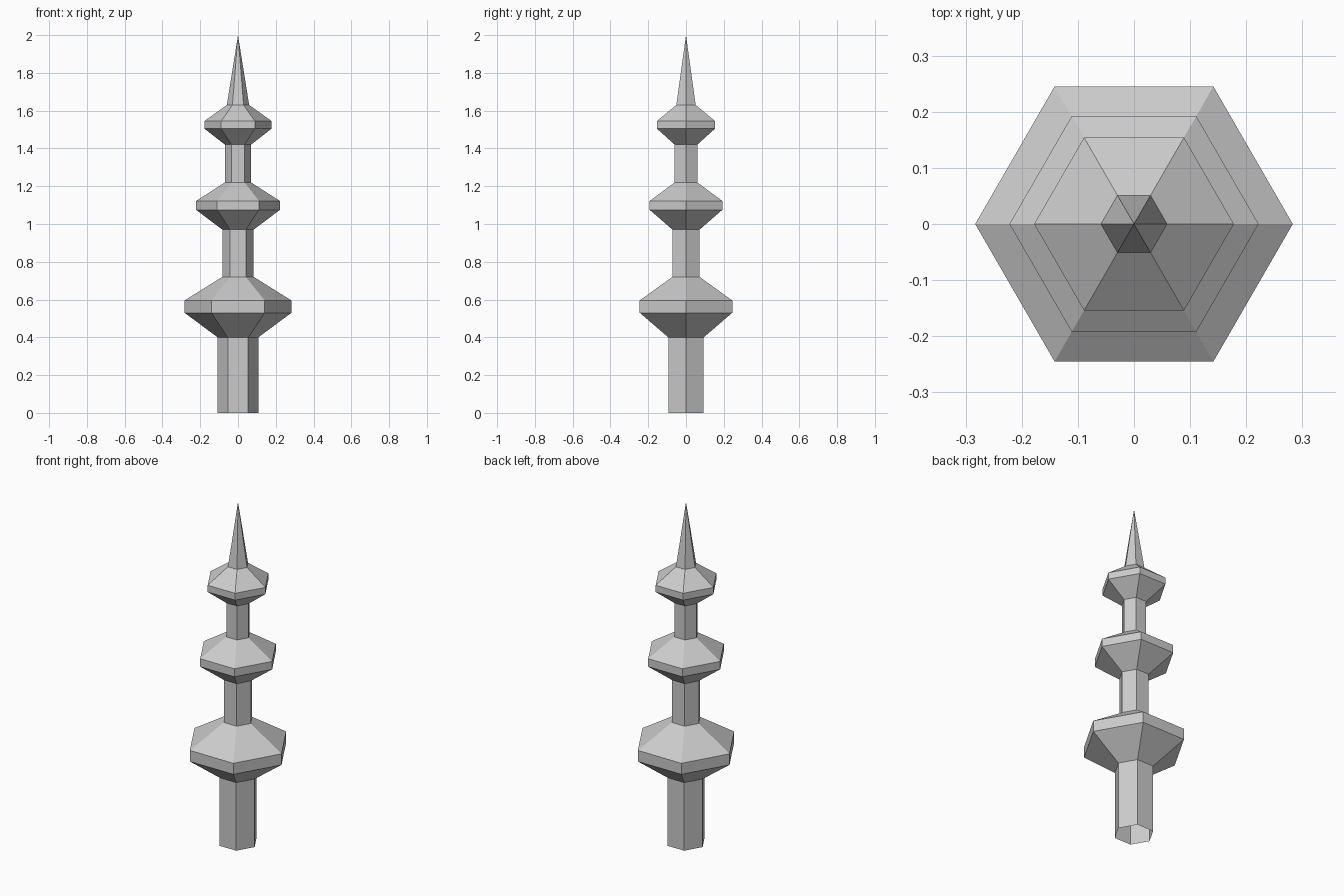
import bpy
import bmesh
from math import cos, sin, tau

cube = bpy.data.objects.get("Cube")
if cube:
    bpy.data.objects.remove(cube, do_unlink=True)

SIDES = 6
stone = bpy.data.materials.new("grey_stone")
stone.use_nodes = True
GREY = (0.6, 0.6, 0.6, 1.0)
stone.diffuse_color = GREY
stone.node_tree.nodes["Principled BSDF"].inputs["Base Color"].default_value = GREY


def hex_part(name, profile):
    """Sweep (radius, height) points around z as open six-sided bands."""
    bm = bmesh.new()
    rings = []
    for r, z in profile:
        if r == 0:
            rings.append([bm.verts.new((0, 0, z))] * SIDES)
        else:
            rings.append([bm.verts.new((r * cos(tau * i / SIDES), r * sin(tau * i / SIDES), z))
                          for i in range(SIDES)])
    for low, high in zip(rings, rings[1:]):
        for i in range(SIDES):
            j = (i + 1) % SIDES
            corners = dict.fromkeys((low[i], low[j], high[j], high[i]))
            bm.faces.new(list(corners))
    mesh = bpy.data.meshes.new(name)
    bm.to_mesh(mesh)
    bm.free()
    mesh.materials.append(stone)
    bpy.context.collection.objects.link(bpy.data.objects.new(name, mesh))


# Shafts, open at the ends
hex_part("base_shaft", [(0.108, 0), (0.108, 0.4)])
hex_part("middle_shaft", [(0.083, 0.72), (0.083, 0.97)])
hex_part("upper_shaft", [(0.069, 1.22), (0.069, 1.42)])

# Flared collars with a short upright rim
hex_part("lower_collar", [(0.108, 0.4), (0.283, 0.53), (0.283, 0.595), (0.083, 0.72)])
hex_part("middle_collar", [(0.083, 0.97), (0.222, 1.075), (0.222, 1.122), (0.069, 1.22)])
hex_part("upper_collar", [(0.069, 1.42), (0.178, 1.505), (0.178, 1.545), (0.059, 1.63)])

# Pointed tip
hex_part("spire", [(0.059, 1.63), (0, 2)])
